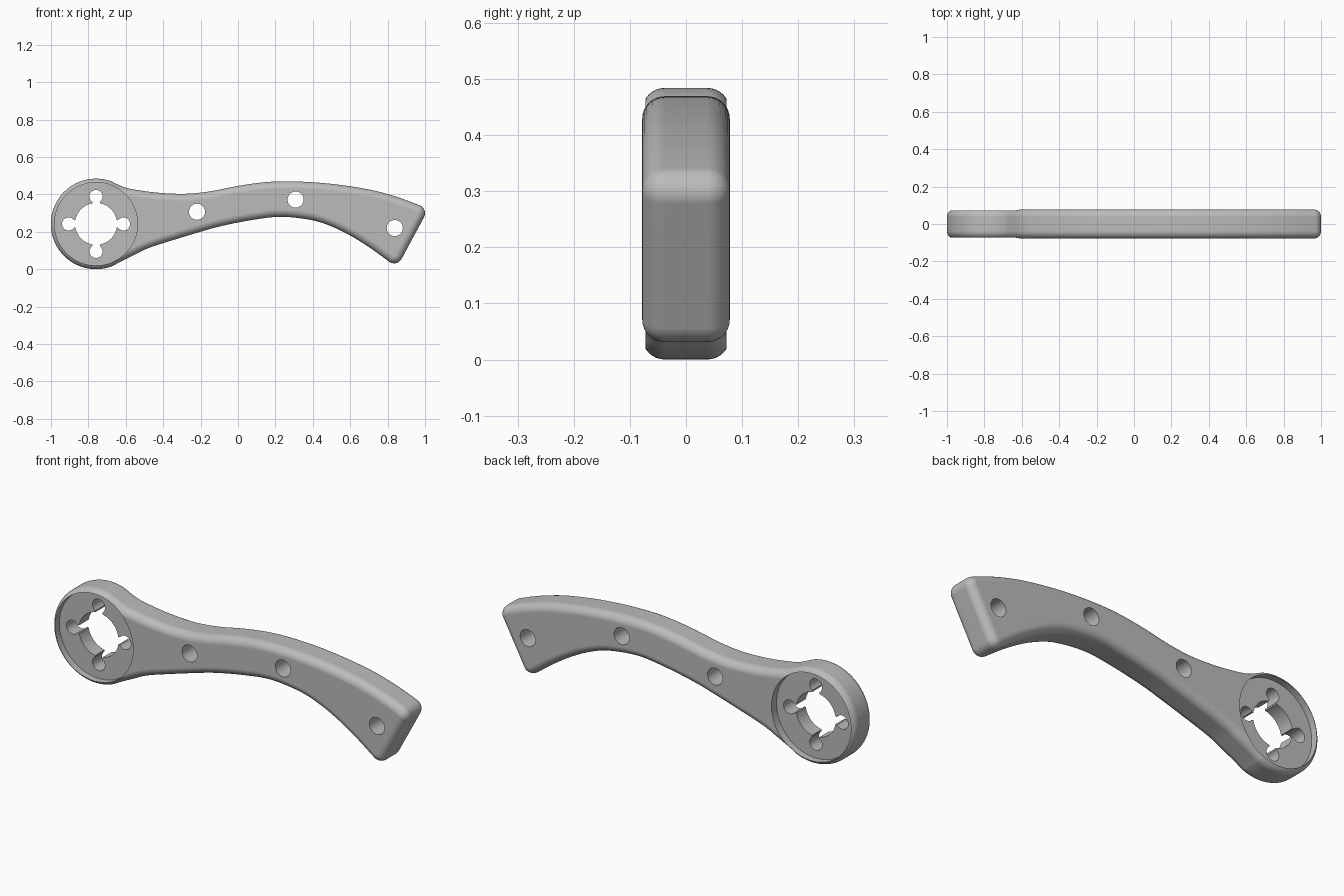
import bpy, bmesh, math
from mathutils import Vector

if "Cube" in bpy.data.objects:
    bpy.data.objects.remove(bpy.data.objects["Cube"])

HALF, FILLET = 0.078, 0.04           # half thickness and edge rounding
HEAD, HEAD_R = Vector((-0.759, 0.242)), 0.242

metal = bpy.data.materials.new("Grey metal")
metal.use_nodes = True
grey = (0.5, 0.5, 0.5, 1)
metal.diffuse_color = grey
metal.node_tree.nodes["Principled BSDF"].inputs["Base Color"].default_value = grey


def arc(centre, radius, start, end, steps):
    angles = [math.radians(start + (end - start) * i / steps) for i in range(steps + 1)]
    return [Vector(centre) + radius * Vector((math.cos(a), math.sin(a))) for a in angles]


def spline(points, steps=6):
    """Smooth curve through the points, without its two end points."""
    p = [Vector(q) for q in points]
    p = [p[0]] + p + [p[-1]]
    out = []
    for a, b, c, d in zip(p, p[1:], p[2:], p[3:]):
        for i in range(steps):
            t = i / steps
            out.append(0.5 * (2 * b + (c - a) * t + (2 * a - 5 * b + 4 * c - d) * t * t
                              + (3 * b - a - 3 * c + d) * t ** 3))
    return out[1:]


def mesh_object(name, bm):
    bmesh.ops.recalc_face_normals(bm, faces=bm.faces)
    mesh = bpy.data.meshes.new(name)
    bm.to_mesh(mesh)
    bm.free()
    obj = bpy.data.objects.new(name, mesh)
    bpy.context.collection.objects.link(obj)
    mesh.materials.append(metal)
    return obj


def loft(name, rings):
    """Closed solid through rings of (x, y, z) points."""
    bm = bmesh.new()
    loops = [[bm.verts.new(p) for p in ring] for ring in rings]
    for low, high in zip(loops, loops[1:]):
        for i in range(len(low)):
            bm.faces.new((low[i - 1], low[i], high[i], high[i - 1]))
    bm.faces.new(loops[0])
    bm.faces.new(loops[-1][::-1])
    return mesh_object(name, bm)


def prism(name, outline, y0, y1):
    return loft(name, [[(p.x, y, p.y) for p in outline] for y in (y0, y1)])


# Outline of the handle, clockwise from the top of the round head
head = arc(HEAD, HEAD_R, -68, -288, 64)
tip = arc((0.955, 0.299), 0.045, 69, -28, 10)
heel = arc((0.835, 0.076), 0.045, -28, -126, 10)
upper = [(-0.604, 0.437), (-0.524, 0.421), (-0.417, 0.408), (-0.283, 0.403),
         (-0.15, 0.416), (0.01, 0.447), (0.17, 0.467), (0.33, 0.468),
         (0.47, 0.459), (0.6, 0.443), (0.733, 0.419), (0.866, 0.381)]
lower = [(0.706, 0.114), (0.6, 0.18), (0.492, 0.232), (0.385, 0.264),
         (0.225, 0.28), (0.064, 0.261), (-0.096, 0.229), (-0.2, 0.2),
         (-0.31, 0.167), (-0.47, 0.116), (-0.55, 0.079), (-0.63, 0.039)]
outline = (head + spline([head[-1]] + upper + [tip[0]]) + tip + heel
           + spline([heel[-1]] + lower + [head[0]]))

# Outward direction at each outline point
normals = []
for i, p in enumerate(outline):
    along = (p - outline[i - 1]).normalized() + (outline[(i + 1) % len(outline)] - p).normalized()
    normals.append(Vector((-along.y, along.x)).normalized())

# Body with rounded front and back edges
profile = [(FILLET * (1 - math.cos(a)), HALF - FILLET + FILLET * math.sin(a))
           for a in [math.radians(90 * i / 8) for i in range(9)]]
section = [(inset, -y) for inset, y in reversed(profile)] + profile
body = loft("handle_body", [[(q.x, y, q.y) for q in
                             (p - n * inset for p, n in zip(outline, normals))]
                            for inset, y in section])

# Cutters: two head recesses, centre hole, four keyholes, three handle holes
cutters = []
recess = arc(HEAD, 0.222, 0, 357, 119)
for y0, y1 in ((-0.2, -HALF + 0.04), (HALF - 0.04, 0.2)):
    cutters.append(prism("recess_cutter", recess, y0, y1))
cutters.append(prism("centre_cutter", arc(HEAD, 0.112, 2, 358, 89), -0.3, 0.3))
for k in range(4):
    out = Vector((math.cos(k * math.pi / 2), math.sin(k * math.pi / 2)))
    side = Vector((-out.y, out.x)) * 0.02
    cutters.append(prism("keyhole_cutter", arc(HEAD + out * 0.147, 0.035, 5, 355, 35), -0.3, 0.3))
    a, b = HEAD + out * 0.09, HEAD + out * 0.14
    cutters.append(prism("slot_cutter", [a - side, b - side, b + side, a + side], -0.31, 0.31))
for centre in ((-0.219, 0.307), (0.308, 0.372), (0.838, 0.22)):
    cutters.append(prism("hole_cutter", arc(centre, 0.043, 0, 350, 35), -0.3, 0.3))

bpy.ops.object.select_all(action="DESELECT")
body.select_set(True)
bpy.context.view_layer.objects.active = body
for cutter in cutters:
    cutter.hide_render = True
    cut = body.modifiers.new("cut", "BOOLEAN")
    cut.operation, cut.solver, cut.object = "DIFFERENCE", "EXACT", cutter
    bpy.ops.object.modifier_apply(modifier=cut.name)
    bpy.data.objects.remove(cutter)

# Smooth shading with crisp hole rims and flat faces
bpy.ops.object.shade_smooth_by_angle(angle=math.radians(25))
flat = body.modifiers.new("flat_faces", "WEIGHTED_NORMAL")
flat.keep_sharp = True
